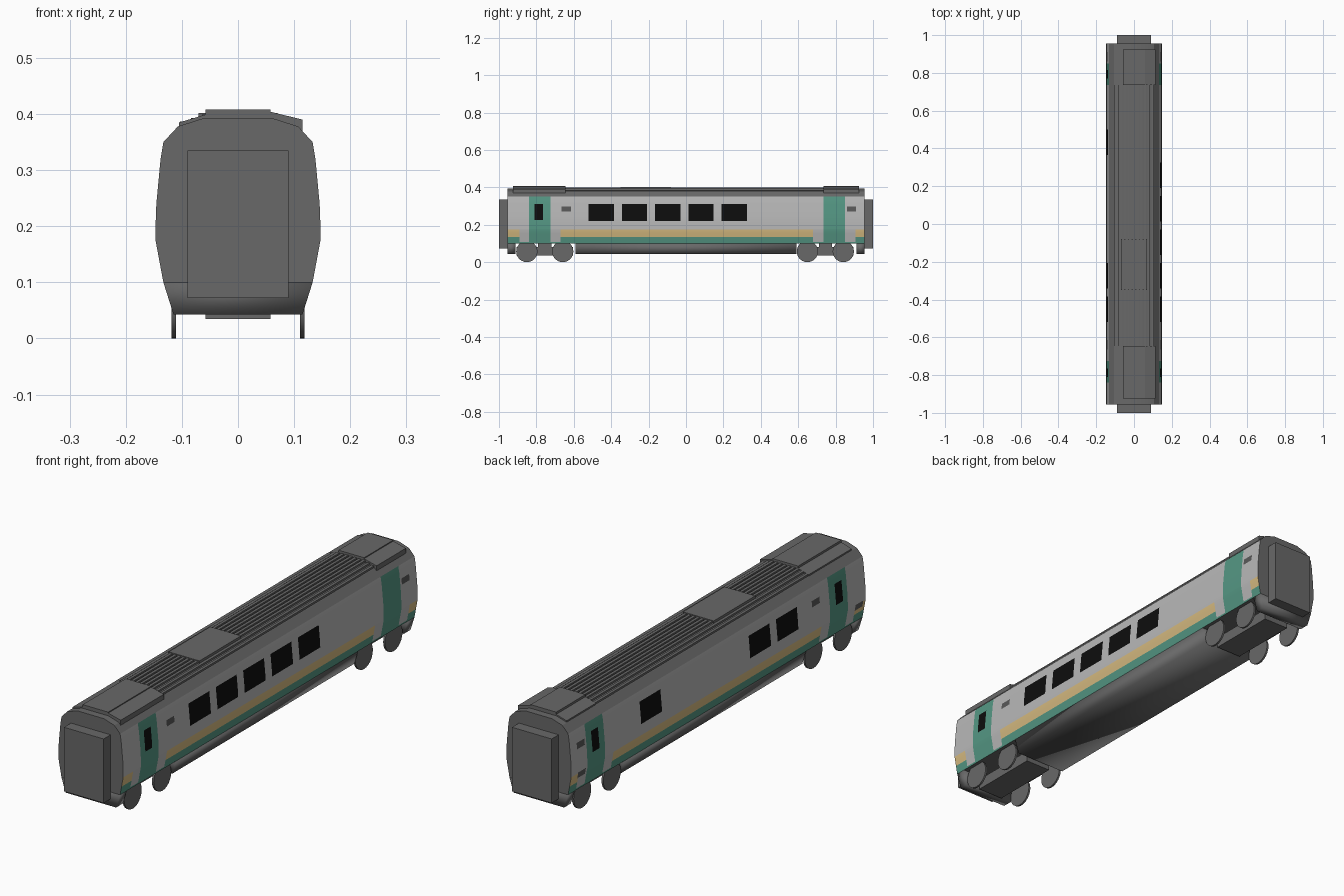
import bpy, bmesh, math
from mathutils import Matrix

cube = bpy.data.objects.get("Cube")
if cube:
    bpy.data.objects.remove(cube, do_unlink=True)


def material(name, r, g, b):
    m = bpy.data.materials.new(name)
    m.use_nodes = True
    m.diffuse_color = (r, g, b, 1)
    node = next(n for n in m.node_tree.nodes if n.type == 'BSDF_PRINCIPLED')
    node.inputs["Base Color"].default_value = (r, g, b, 1)
    node.inputs["Roughness"].default_value = 0.8
    return m


MATS = [material("dark grey", .14, .14, .14), material("silver side", .48, .48, .48),
        material("green", .09, .31, .23), material("amber stripe", .68, .50, .22),
        material("black glass", .004, .004, .004), material("vent grey", .10, .10, .10)]
DARK, SILVER, GREEN, AMBER, GLASS, VENT = range(6)


def finish(name, bm, angle=None, mats=(MATS[DARK],)):
    bmesh.ops.recalc_face_normals(bm, faces=bm.faces)
    me = bpy.data.meshes.new(name)
    bm.to_mesh(me)
    bm.free()
    for m in mats:
        me.materials.append(m)
    ob = bpy.data.objects.new(name, me)
    bpy.context.scene.collection.objects.link(ob)
    if angle:
        bpy.ops.object.select_all(action='DESELECT')
        ob.select_set(True)
        bpy.context.view_layer.objects.active = ob
        bpy.ops.object.shade_smooth_by_angle(angle=math.radians(angle))
    return ob


def extrude(name, profile, y0, y1, angle=None):
    """Closed x-z profile swept along y."""
    bm = bmesh.new()
    rings = [[bm.verts.new((x, y, z)) for x, z in profile] for y in (y0, y1)]
    n = len(profile)
    for i in range(n):
        j = (i + 1) % n
        bm.faces.new((rings[0][i], rings[0][j], rings[1][j], rings[1][i]))
    for r in rings:
        bm.faces.new(r)
    return finish(name, bm, angle)


def box(name, x0, x1, y0, y1, z0, z1):
    return extrude(name, [(x0, z0), (x1, z0), (x1, z1), (x0, z1)], y0, y1)


# Half section of the body as (z, half width)
SECTION = [(.10, .133), (.175, .147), (.20, .147), (.24, .1455), (.32, .138), (.35, .133)]
ROOF = [(.378, .107), (.393, .06)]
END = .955


def half_width(z):
    for (z0, x0), (z1, x1) in zip(SECTION, SECTION[1:]):
        if z <= z1 + 1e-6:
            return x0 + (x1 - x0) * (z - z0) / (z1 - z0)
    return SECTION[-1][1]


# Painted areas: (sides, y0, y1, z0, z1, colour); later ones lie over earlier ones
BOTH, LEFT, RIGHT = (1, -1), (1,), (-1,)
paint = [(BOTH, -END, END, .10, .107, GREEN)]
for y0, y1 in ((-END, -.89), (-.67, .68), (.905, END)):
    paint += [(BOTH, y0, y1, .10, .135, GREEN), (BOTH, y0, y1, .135, .175, AMBER)]
for y0, y1 in ((-.84, -.725), (.735, .85)):
    paint.append((BOTH, y0, y1, .10, .35, GREEN))
paint += [(BOTH, -.81, -.765, .225, .31, GLASS), (RIGHT, .77, .815, .225, .31, GLASS)]
pitch = .1775
for i in range(5):
    y = -.52 + i * pitch
    paint.append((BOTH if i < 2 else LEFT, y, y + .135, .22, .31, GLASS))
paint.append((RIGHT, .365, .50, .22, .31, GLASS))
for y in (-.64, .885):
    paint.append((BOTH, y - .025, y + .025, .272, .297, VENT))
for y in (-.915, .885):
    paint.append((RIGHT, y - .025, y + .025, .153, .178, VENT))


def cuts(values):
    return sorted({round(v, 4) for v in values})


ys = cuts([v for p in paint for v in p[1:3]])
zs = cuts([v for p in paint for v in p[3:5]] + [z for z, _ in SECTION])

# Body shell with the livery cut into its faces
half = [(half_width(z), z) for z in zs] + [(x, z) for z, x in ROOF]
loop = half + [(-x, z) for x, z in reversed(half)]
bm = bmesh.new()
rings = [[bm.verts.new((x, y, z)) for x, z in loop] for y in ys]
for k in range(len(ys) - 1):
    yc = (ys[k] + ys[k + 1]) / 2
    for i in range(len(loop)):
        j = (i + 1) % len(loop)
        f = bm.faces.new((rings[k][i], rings[k][j], rings[k + 1][j], rings[k + 1][i]))
        zc = (loop[i][1] + loop[j][1]) / 2
        if loop[i][0] * loop[j][0] < 0 or zc > .35:
            continue
        f.material_index = SILVER
        side = 1 if loop[i][0] > 0 else -1
        for sides, y0, y1, z0, z1, colour in paint:
            if side in sides and y0 < yc < y1 and z0 < zc < z1:
                f.material_index = colour
for r in (rings[0], rings[-1]):
    bm.faces.new(r)
finish("body_shell", bm, 20, MATS)

# Underfloor skirts, softly shaded
skirt = [(-.115, .043), (.115, .043), (.133, .10), (-.133, .10)]
extrude("underfloor_skirt", skirt, -.59, .59, 179)
for name, s in (("front", -1), ("rear", 1)):
    extrude(name + "_end_skirt", skirt, s * .912, s * END, 179)
    # Gangway between cars
    box(name + "_gangway", -.09, .09, s * .95, s * 1.0, .072, .335)

# Bogies with four thin wheels each
for name, yc in (("front", -.755), ("rear", .745)):
    box(name + "_bogie_frame", -.058, .058, yc - .15, yc + .15, .035, .08)
    box(name + "_bogie_pivot", -.05, .05, yc - .035, yc + .035, .078, .102)
    for dy in (-.096, .096):
        for side, sx in (("left", 1), ("right", -1)):
            bm = bmesh.new()
            place = Matrix.Translation((sx * .1145, yc + dy, .057)) @ Matrix.Rotation(math.pi / 2, 4, 'Y')
            bmesh.ops.create_cone(bm, cap_ends=True, segments=24, radius1=.057,
                                  radius2=.057, depth=.008, matrix=place)
            finish(f"{name}_{side}_wheel", bm, 30)

# Lengthwise roof ribs
for i in range(-5, 6):
    x = i * .0195
    z = .393 - max(0, abs(x) - .06) * .32
    box("roof_rib", x - .006, x + .006, -.645, .735, z - .008, z + .006)

# Roof equipment pods and centre hatch
pod = [(-.105, .365), (-.105, .385), (-.058, .399), (-.058, .408),
       (.058, .408), (.058, .404), (.115, .39), (.115, .365)]
extrude("front_roof_pod", pod, -.925, -.645)
extrude("rear_roof_pod", pod, .735, .925)
box("roof_hatch", -.07, .07, -.35, -.08, .385, .402)
